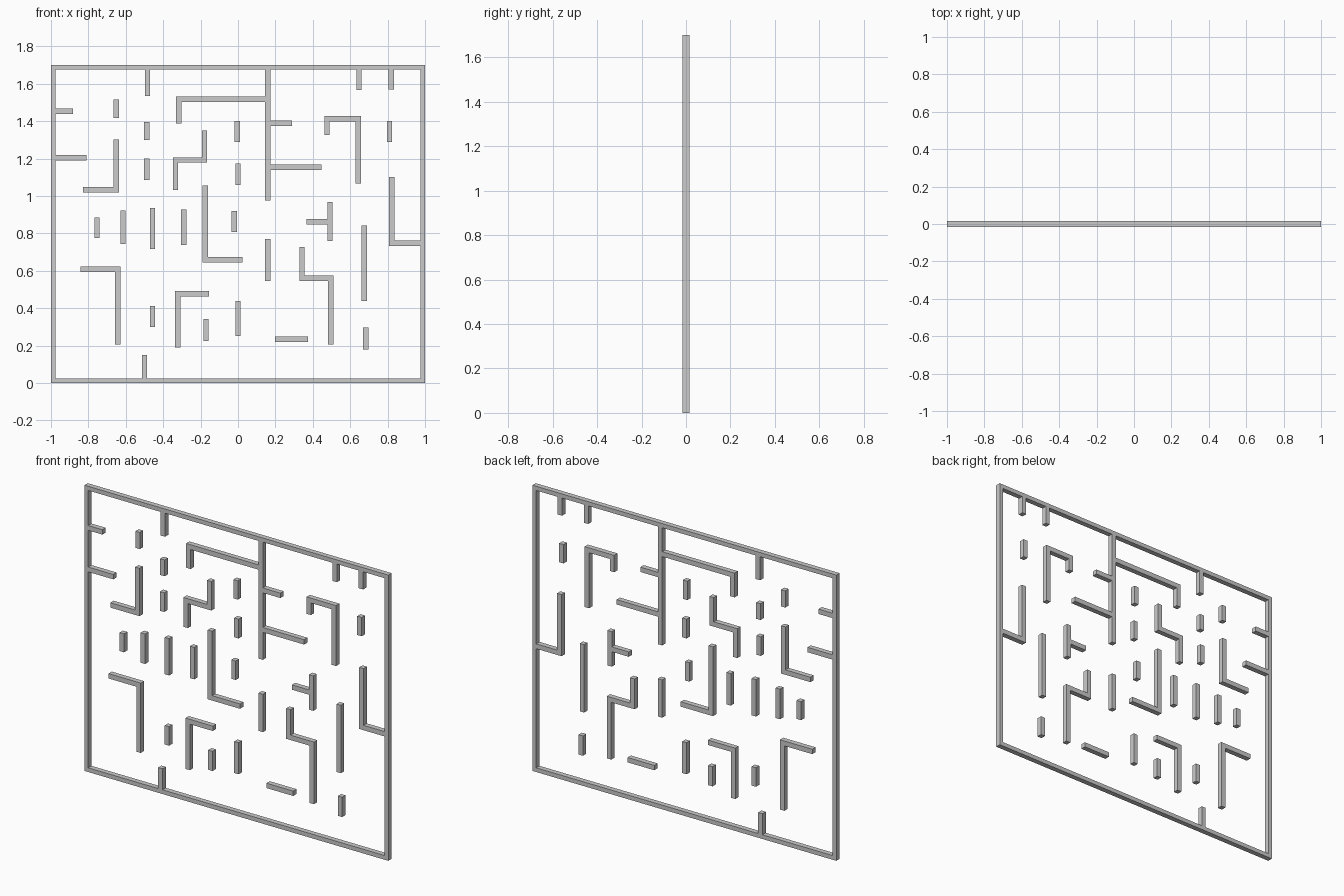
import bpy, bmesh
from mathutils import Vector

if "Cube" in bpy.data.objects:
    bpy.data.objects.remove(bpy.data.objects["Cube"])

W = 0.029          # wall width
D = 0.031          # depth along y
W2 = W / 2


def prism(name, outer):
    """Extrude a closed x-z outline symmetrically along y."""
    bm = bmesh.new()
    face = bm.faces.new([bm.verts.new((x, -D / 2, z)) for x, z in outer])
    ext = bmesh.ops.extrude_face_region(bm, geom=[face])
    moved = [v for v in ext["geom"] if isinstance(v, bmesh.types.BMVert)]
    bmesh.ops.translate(bm, verts=moved, vec=(0, D, 0))
    return finish(name, bm)


def finish(name, bm):
    bmesh.ops.recalc_face_normals(bm, faces=bm.faces)
    mesh = bpy.data.meshes.new(name)
    bm.to_mesh(mesh)
    bm.free()
    obj = bpy.data.objects.new(name, mesh)
    bpy.context.collection.objects.link(obj)
    return obj


def wall(name, *points):
    """Constant-width wall with mitred right-angle corners along a centre line."""
    pts = [Vector(p) for p in points]
    dirs = [(b - a).normalized() for a, b in zip(pts, pts[1:])]
    normals = [Vector((-d.y, d.x)) for d in dirs]
    offs = [normals[0]] + [a + b for a, b in zip(normals, normals[1:])] + [normals[-1]]
    left = [p + o * W2 for p, o in zip(pts, offs)]
    right = [p - o * W2 for p, o in zip(pts, offs)]
    prism(name, left + right[::-1])


# Outer frame: mitred rectangular ring
F, H = 0.025, 1.70
outer = [(-1, 0), (1, 0), (1, H), (-1, H)]
inner = [(-1 + F, F), (1 - F, F), (1 - F, H - F), (-1 + F, H - F)]
bm = bmesh.new()
rings = [[bm.verts.new((x, y, z)) for x, z in loop]
         for loop, y in ((outer, -D / 2), (inner, -D / 2), (inner, D / 2), (outer, D / 2))]
for k in range(4):
    a, b = rings[k], rings[(k + 1) % 4]
    for i in range(4):
        j = (i + 1) % 4
        bm.faces.new((a[i], a[j], b[j], b[i]))
finish("outer_frame", bm)

# Stubs growing from the frame
for x, z in [(-0.484, 1.535), (0.647, 1.567), (0.82, 1.57)]:
    wall("top_stub", (x, H - F), (x, z))
for x, z in [(-0.882, 1.452), (-0.81, 1.205)]:
    wall("left_stub", (-1 + F, z), (x, z))
wall("bottom_stub", (-0.50, F), (-0.50, 0.15))
wall("right_corner_wall", (0.823, 1.10), (0.823, 0.748), (1 - F, 0.748))

# Long hanging divider with its branches
X = 0.16
wall("divider", (X, H - F), (X, 0.975))
wall("divider_branch", (X + W2, 1.388), (0.29, 1.388))
wall("divider_branch", (X + W2, 1.153), (0.446, 1.153))
wall("divider_hook", (X - W2, 1.518), (-0.316, 1.518), (-0.316, 1.388))

# Bent freestanding walls
wall("bent_wall", (-0.652, 1.302), (-0.652, 1.032), (-0.83, 1.032))
wall("bent_wall", (-0.179, 1.35), (-0.179, 1.192), (-0.334, 1.192), (-0.334, 1.032))
wall("bent_wall", (-0.174, 1.056), (-0.174, 0.658), (0.024, 0.658))
wall("bent_wall", (-0.842, 0.607), (-0.644, 0.607), (-0.644, 0.206))
wall("bent_wall", (-0.155, 0.478), (-0.321, 0.478), (-0.321, 0.19))
wall("bent_wall", (0.342, 0.727), (0.342, 0.561), (0.496, 0.561), (0.496, 0.206))
wall("bent_wall", (0.476, 1.326), (0.476, 1.412), (0.642, 1.412), (0.642, 1.067))

# T-shaped wall and low horizontal bar
wall("tee_stem", (0.492, 0.968), (0.492, 0.76))
wall("tee_arm", (0.366, 0.863), (0.492 - W2, 0.863))
wall("low_bar", (0.198, 0.233), (0.374, 0.233))

# Short freestanding uprights: x, bottom, top
uprights = [
    (-0.65, 1.417, 1.516), (-0.487, 1.299, 1.396), (-0.489, 1.086, 1.20),
    (-0.005, 1.289, 1.401), (0.0, 1.059, 1.174), (-0.754, 0.775, 0.885),
    (-0.615, 0.743, 0.922), (-0.457, 0.717, 0.936), (-0.291, 0.738, 0.928),
    (-0.019, 0.807, 0.92), (0.16, 0.545, 0.77), (0.674, 0.438, 0.842),
    (0.81, 1.289, 1.401), (-0.457, 0.299, 0.412), (-0.171, 0.225, 0.342),
    (0.0, 0.251, 0.439), (0.682, 0.179, 0.297),
]
for x, z0, z1 in uprights:
    wall("upright", (x, z0), (x, z1))
